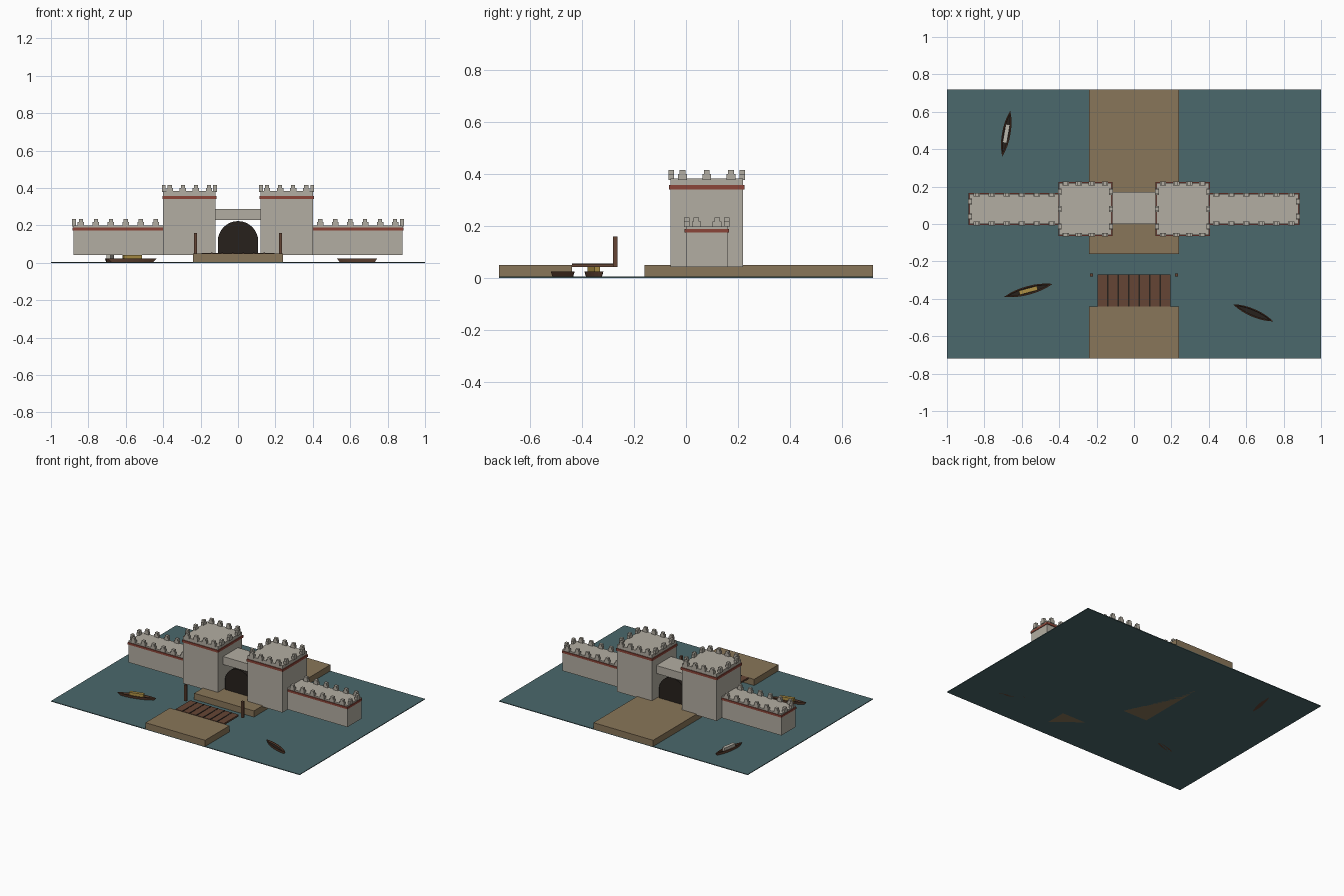
import bpy, bmesh
from math import sin, cos, pi, radians
from mathutils import Matrix, Vector

if "Cube" in bpy.data.objects:
    bpy.data.objects.remove(bpy.data.objects["Cube"])


def material(name, rgb):
    m = bpy.data.materials.new(name)
    m.diffuse_color = (*rgb, 1)
    m.use_nodes = True
    m.node_tree.nodes["Principled BSDF"].inputs["Base Color"].default_value = m.diffuse_color
    return m


STONE = material("stone", (0.45, 0.42, 0.36))
RED = material("red_brick", (0.26, 0.06, 0.04))
EARTH = material("earth", (0.25, 0.18, 0.10))
WATER = material("water", (0.07, 0.14, 0.15))
WOOD = material("wood", (0.13, 0.06, 0.035))
DARK = material("dark", (0.02, 0.015, 0.012))
GOLD = material("straw", (0.42, 0.28, 0.06))
CLOTH = material("cloth", (0.5, 0.48, 0.42))


def add_box(bm, x0, x1, y0, y1, z0, z1):
    size = Matrix.Diagonal((x1 - x0, y1 - y0, z1 - z0, 1))
    mid = Matrix.Translation(((x0 + x1) / 2, (y0 + y1) / 2, (z0 + z1) / 2))
    bmesh.ops.create_cube(bm, size=1, matrix=mid @ size)


def finish(name, bm, mat):
    bmesh.ops.recalc_face_normals(bm, faces=bm.faces)
    me = bpy.data.meshes.new(name)
    bm.to_mesh(me)
    bm.free()
    me.materials.append(mat)
    ob = bpy.data.objects.new(name, me)
    bpy.context.collection.objects.link(ob)
    return ob


def boxes(name, mat, *specs):
    bm = bmesh.new()
    for s in specs:
        add_box(bm, *s)
    return finish(name, bm, mat)


def merlon_specs(x0, x1, y0, y1, z, nx, ny, sides):
    """Stepped merlons along the chosen edges of a roof."""
    out = []

    def one(x, y, along_x):
        for half, a, b in ((0.017, -0.005, 0.018), (0.011, 0.018, 0.033)):
            hx, hy = (half, 0.010) if along_x else (0.010, half)
            out.append((x - hx, x + hx, y - hy, y + hy, z + a, z + b))
    for i in range(nx):
        for y in (y0 + 0.003, y1 - 0.003):
            one(x0 + (i + 0.5) * (x1 - x0) / nx, y, True)
    for i in range(ny):
        for x in sides:
            one(x, y0 + (i + 0.5) * (y1 - y0) / ny, False)
    return out


# water and the two causeways
boxes("water", WATER, (-1, 1, -0.72, 0.72, 0, 0.005))
boxes("rear_causeway", EARTH, (-0.24, 0.24, -0.16, 0.72, 0, 0.05))
boxes("front_causeway", EARTH, (-0.24, 0.24, -0.72, -0.44, 0, 0.05))

# gate towers and side walls, mirrored
for s, side in ((-1, "left"), (1, "right")):
    tx0, tx1 = sorted((s * 0.12, s * 0.40))
    boxes(side + "_tower", STONE, (tx0, tx1, -0.06, 0.22, 0.042, 0.383))
    boxes(side + "_tower_band", RED,
          (tx0 - 0.005, tx1 + 0.005, -0.065, 0.225, 0.341, 0.358))
    boxes(side + "_tower_merlons", STONE,
          *merlon_specs(tx0, tx1, -0.06, 0.22, 0.383, 4, 3, (tx0 + 0.003, tx1 - 0.003)))
    wx0, wx1 = sorted((s * 0.40, s * 0.88))
    boxes(side + "_wall", STONE, (wx0, wx1, 0, 0.16, 0.042, 0.2))
    boxes(side + "_wall_band", RED,
          (wx0 - 0.004, wx1 + 0.004, -0.005, 0.165, 0.174, 0.189))
    boxes(side + "_wall_merlons", STONE,
          *merlon_specs(wx0, wx1, 0, 0.16, 0.2, 6, 2, (s * 0.877,)))
    # drawbridge post
    boxes(side + "_bridge_post", WOOD,
          (s * 0.228 - 0.008, s * 0.228 + 0.008, -0.281, -0.265, 0.042, 0.16))

# lintel bridging the towers
boxes("gate_lintel", STONE, (-0.12, 0.12, 0, 0.17, 0.23, 0.288))

# dark arched gateway
bm = bmesh.new()
R, SPRING = 0.108, 0.115
profile = [(-R, 0.045)] + [(-R * cos(pi * i / 16), SPRING + R * sin(pi * i / 16))
                           for i in range(17)] + [(R, 0.045)]
face = bm.faces.new([bm.verts.new((x, 0.005, z)) for x, z in profile])
ext = bmesh.ops.extrude_face_region(bm, geom=[face])
bmesh.ops.translate(bm, vec=(0, 0.15, 0),
                    verts=[v for v in ext["geom"] if isinstance(v, bmesh.types.BMVert)])
finish("gate_arch", bm, DARK)

# drawbridge deck with dark seams
boxes("drawbridge", WOOD, (-0.195, 0.195, -0.44, -0.27, 0.041, 0.053))
boxes("drawbridge_seams", DARK,
      *[(x - 0.004, x + 0.004, -0.44, -0.27, 0.044, 0.055)
        for x in [(i - 2.5) * 0.0557 for i in range(6)]])


def boat(name, x, y, length, width, angle, cargo=None):
    """Pointed open hull built from loops: keel, rim, inner rim, floor."""
    place = Matrix.Translation((x, y, 0)) @ Matrix.Rotation(radians(angle), 4, 'Z')
    n = 8

    def loop(bm, sl, sw, z):
        ts = [-1 + 2 * i / n for i in range(n + 1)]
        pts = [(t, -(1 - abs(t) ** 2.2)) for t in ts]
        pts += [(t, 1 - abs(t) ** 2.2) for t in ts[-2:0:-1]]
        return [bm.verts.new((t * sl * length / 2, w * sw * width / 2, z)) for t, w in pts]
    bm = bmesh.new()
    loops = [loop(bm, *a) for a in ((0.84, 0.7, 0), (1, 1, 0.024),
                                    (0.9, 0.76, 0.024), (0.82, 0.62, 0.013))]
    for a, b in zip(loops, loops[1:]):
        for i in range(len(a)):
            j = (i + 1) % len(a)
            bm.faces.new((a[i], a[j], b[j], b[i]))
    bm.faces.new(loops[0])
    bm.faces.new(loops[-1])
    hull = finish(name + "_hull", bm, WOOD)
    hull.matrix_world = place
    # dark floor
    bm = bmesh.new()
    floor = bm.faces.new(loop(bm, 0.84, 0.65, 0.0145))
    finish(name + "_floor", bm, DARK).matrix_world = place
    if cargo:
        load = boxes(name + "_cargo", cargo, (-0.05, 0.05, -0.0115, 0.0115, 0.012, 0.042))
        load.matrix_world = place


boat("cargo_boat", -0.565, -0.355, 0.27, 0.046, 15, GOLD)
boat("small_boat", 0.637, -0.475, 0.235, 0.042, -23)
boat("covered_boat", -0.683, 0.483, 0.25, 0.045, 80, CLOTH)
